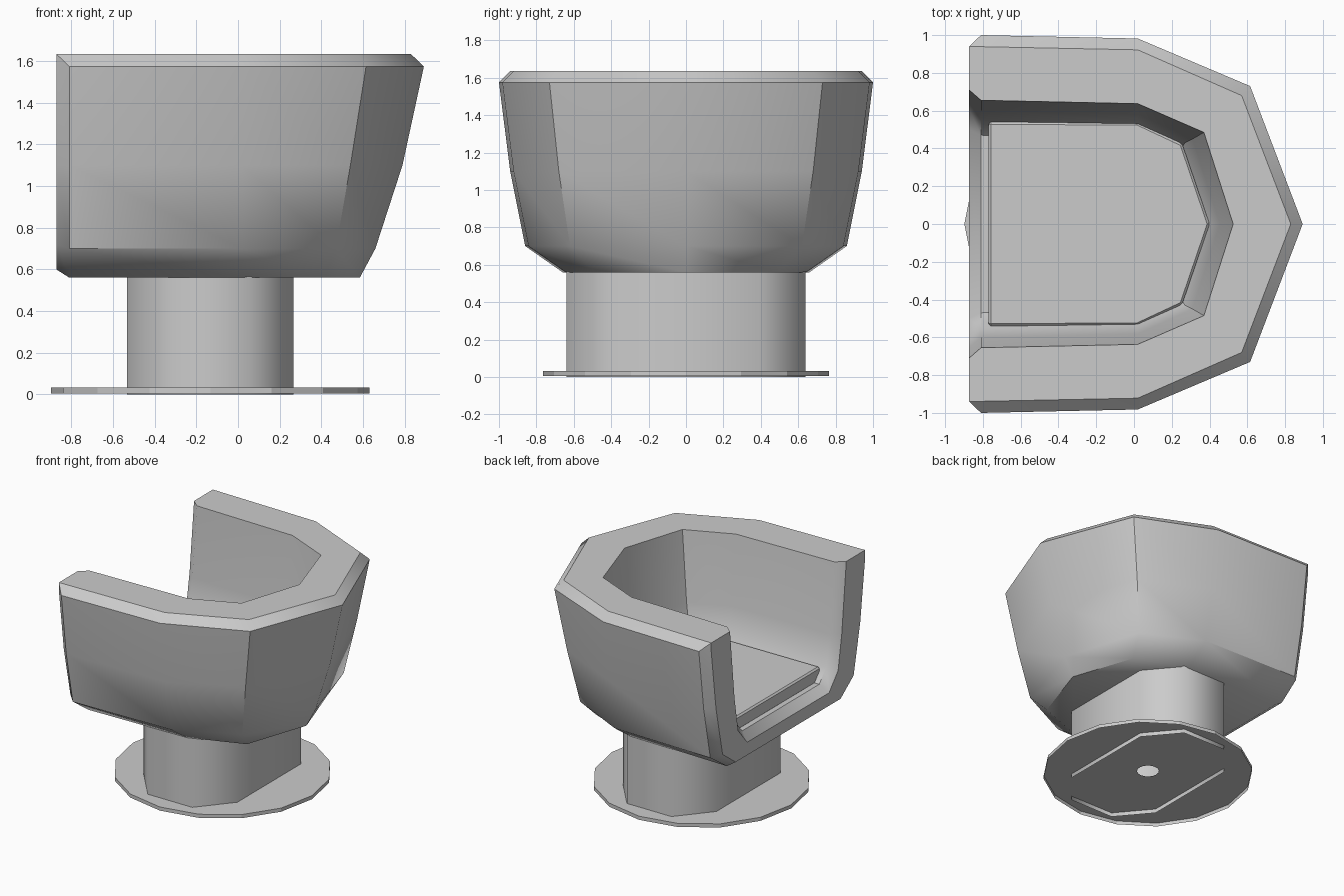
import bpy, bmesh, math

if "Cube" in bpy.data.objects:
    bpy.data.objects.remove(bpy.data.objects["Cube"])

FRONT, EDGE = -0.873, -0.81


def finish(name, bm, smooth=None):
    bmesh.ops.remove_doubles(bm, verts=bm.verts, dist=0.0005)
    bmesh.ops.recalc_face_normals(bm, faces=bm.faces)
    me = bpy.data.meshes.new(name)
    bm.to_mesh(me)
    bm.free()
    ob = bpy.data.objects.new(name, me)
    bpy.context.collection.objects.link(ob)
    if smooth:
        bpy.ops.object.select_all(action='DESELECT')
        ob.select_set(True)
        bpy.context.view_layer.objects.active = ob
        bpy.ops.object.shade_smooth_by_angle(angle=math.radians(smooth))
    return ob


def mirrored(half):
    """Half outline (ending on or near y = 0) mirrored to the other side."""
    return half + [(x, -y, *r) for x, y, *r in reversed(half) if abs(y) > 1e-5]


def loft(name, lo, hi, z0, z1, smooth=None, caps=True):
    """Wall between two outlines, optionally closed at both ends."""
    bm = bmesh.new()
    lo = [bm.verts.new((x, y, z0)) for x, y in lo]
    hi = [bm.verts.new((x, y, z1)) for x, y in hi]
    if caps:
        bm.faces.new(lo)
        bm.faces.new(hi)
    n = len(lo)
    for i in range(n):
        j = (i + 1) % n
        bm.faces.new((lo[i], lo[j], hi[j], hi[i]))
    return finish(name, bm, smooth)


# Tub shell: levels run up the outside, over the rim and down the inside
# (z, side y, rear corner x, rear corner y, back x, front-face y, front-face z)
levels = [
    (0.56, 0.66, 0.42, 0.49, 0.585, 0.64, 0.60),
    (0.70, 0.86, 0.47, 0.62, 0.66, 0.80, 0.72),
    (1.10, 0.94, 0.54, 0.68, 0.79, 0.88, 1.10),
    (1.575, 1.00, 0.615, 0.73, 0.893, 0.94, 1.575),
    (1.635, 0.94, 0.57, 0.68, 0.83, 0.94, 1.635),
    (1.635, 0.655, 0.37, 0.485, 0.525, 0.71, 1.635),
    (1.10, 0.60, 0.31, 0.45, 0.455, 0.655, 1.10),
    (0.86, 0.555, 0.27, 0.43, 0.41, 0.61, 0.83),
    (0.76, 0.47, 0.23, 0.37, 0.36, 0.50, 0.70),
]
bm = bmesh.new()
rows = []
for k, (z, y, cx, cy, bx, fy, fz) in enumerate(levels):
    x0 = FRONT if k == 4 else EDGE
    half = [(FRONT, fy, fz), (x0, y, z), (0.02, y - 0.018, z), (cx, cy, z), (bx, 0, z)]
    rows.append([bm.verts.new(p) for p in mirrored(half)])
for a, b in zip(rows, rows[1:]):
    for i in range(len(a) - 1):
        bm.faces.new((a[i], a[i + 1], b[i + 1], b[i]))
for r in (rows[0], rows[-1]):                      # underside, inner floor, lip bevels
    bm.faces.new(r[1:-1])
    bm.faces.new((r[0], r[1], r[-2], r[-1]))
front = [(0, 8), (1, 7), (2, 6), (3, 5)]           # U-shaped front face
for (o, i), (o2, i2) in zip(front, front[1:]):
    for s in (0, -1):
        bm.faces.new((rows[o][s], rows[o2][s], rows[i2][s], rows[i][s]))
for s in (0, -1):
    bm.faces.new((rows[3][s], rows[4][s], rows[5][s]))
bm.faces.new((rows[0][0], rows[8][0], rows[8][-1], rows[0][-1]))
finish("tub_shell", bm, 42)

# Seat cushion
seat = mirrored([(-0.77, 0.54), (0.02, 0.535), (0.255, 0.425), (0.40, 0)])
cushion = loft("seat_cushion", seat, seat, 0.75, 0.86)
bev = cushion.modifiers.new("soft_edge", 'BEVEL')
bev.width, bev.segments = 0.012, 1

# Octagonal pedestal: a tube open at the bottom
C = -0.133
octagon = mirrored([(C - 0.40, 0.39), (C - 0.19, 0.64), (C + 0.19, 0.64), (C + 0.40, 0.39)])
loft("pedestal_column", octagon, octagon, 0.0, 0.565, 50, caps=False)


def circle(r, n=16):
    return [(C + r * math.cos(i * math.tau / n), r * math.sin(i * math.tau / n)) for i in range(n)]


# Floor plate: a thin dish, hollow underneath, with a centre hole
loft("base_plate_rim", circle(0.765), circle(0.765), 0.004, 0.032, caps=False)
loft("base_plate_top", circle(0.08), circle(0.765), 0.032, 0.032, caps=False)
